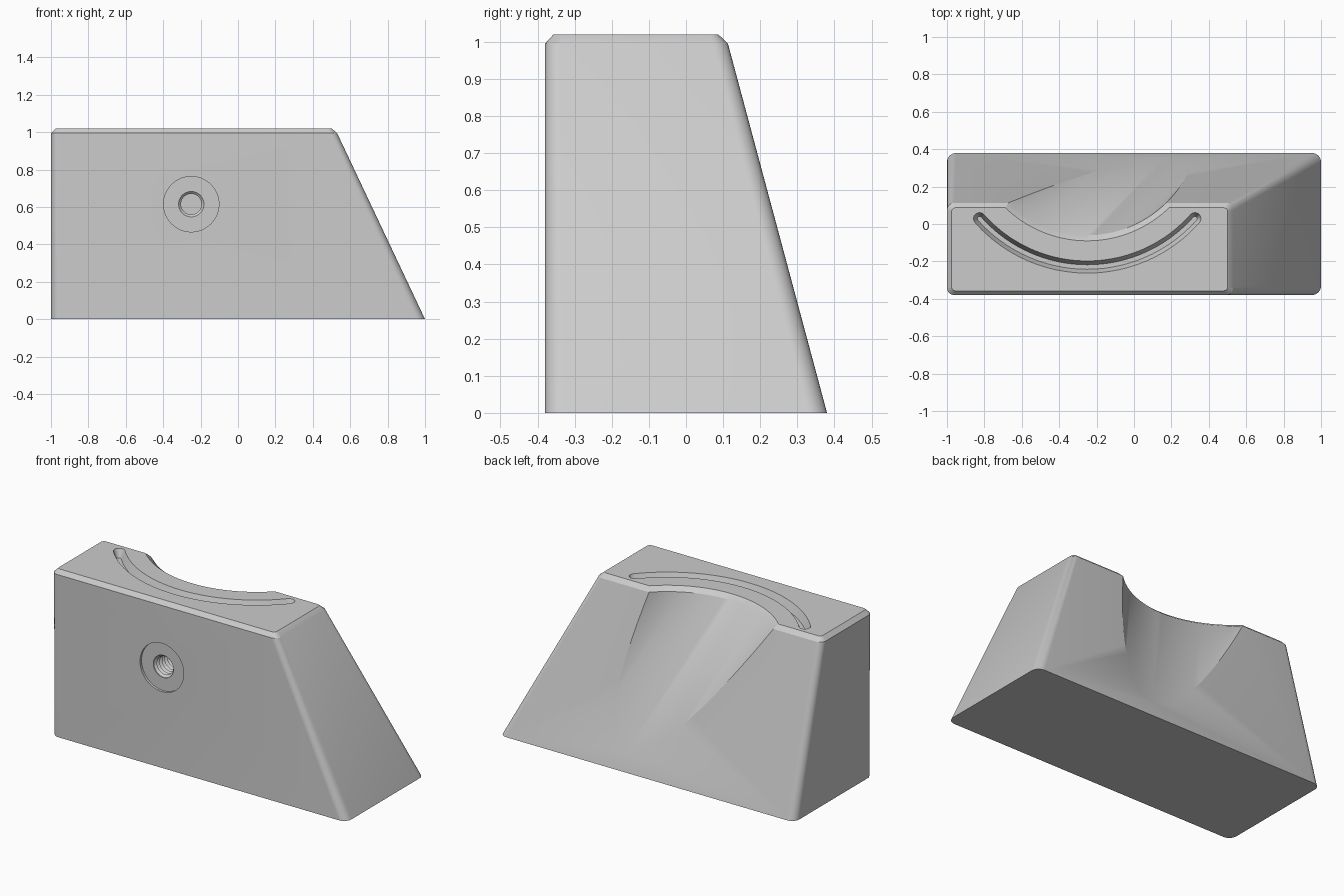
import bpy, bmesh, math

if "Cube" in bpy.data.objects:
    bpy.data.objects.remove(bpy.data.objects["Cube"])

grey = bpy.data.materials.new("light_grey")
grey.diffuse_color = (0.6, 0.6, 0.6, 1)
grey.use_nodes = True
grey.node_tree.nodes["Principled BSDF"].inputs["Base Color"].default_value = grey.diffuse_color


def loft(name, rings):
    """Skin a stack of equal-length point rings and cap both ends."""
    bm = bmesh.new()
    loops = [[bm.verts.new(p) for p in ring] for ring in rings]
    n = len(loops[0])
    for a, b in zip(loops, loops[1:]):
        for i in range(n):
            j = (i + 1) % n
            bm.faces.new((a[i], a[j], b[j], b[i]))
    bm.faces.new(loops[0])
    bm.faces.new(loops[-1])
    bmesh.ops.recalc_face_normals(bm, faces=bm.faces[:])
    me = bpy.data.meshes.new(name)
    bm.to_mesh(me)
    bm.free()
    me.materials.append(grey)
    ob = bpy.data.objects.new(name, me)
    bpy.context.collection.objects.link(ob)
    return ob


def rounded_rect(x0, x1, y0, y1, r, z, seg=8):
    corners = ((x1 - r, y1 - r), (x0 + r, y1 - r), (x0 + r, y0 + r), (x1 - r, y0 + r))
    pts = []
    for k, (cx, cy) in enumerate(corners):
        for i in range(seg + 1):
            a = math.pi / 2 * (k + i / seg)
            pts.append((cx + r * math.cos(a), cy + r * math.sin(a), z))
    return pts


def circle(cx, cy, r, z, n=128):
    return [(cx + r * math.cos(2 * math.pi * i / n),
             cy + r * math.sin(2 * math.pi * i / n), z) for i in range(n)]


CX, CY = -0.25, 0.54            # shared centre of scoop and slot


def arc_slot(w, z, radius=0.77, half=math.radians(48.4), seg=48, cap=8):
    """Curved slot outline with half-width w and round ends."""
    mid = -math.pi / 2
    pts = []
    for i in range(seg + 1):
        a = mid - half + 2 * half * i / seg
        pts.append((CX + (radius + w) * math.cos(a), CY + (radius + w) * math.sin(a), z))

    def end(a, start):
        ex, ey = CX + radius * math.cos(a), CY + radius * math.sin(a)
        for i in range(1, cap):
            t = start + math.pi * i / cap
            pts.append((ex + w * math.cos(t), ey + w * math.sin(t), z))

    end(mid + half, mid + half)
    for i in range(seg + 1):
        a = mid + half - 2 * half * i / seg
        pts.append((CX + (radius - w) * math.cos(a), CY + (radius - w) * math.sin(a), z))
    end(mid - half, mid - half + math.pi)
    return pts


# Wedge body with rounded edges and chamfered top
body = loft("wedge_body", [
    rounded_rect(-1, 1, -0.38, 0.38, 0.05, 0),
    rounded_rect(-1, 0.53, -0.38, 0.113, 0.04, 0.995),
    rounded_rect(-0.975, 0.5, -0.357, 0.087, 0.02, 1.02)])

# Slanted round scoop in the back, flared at the rim
K = 0.46
scoop = loft("scoop_cutter", [
    circle(CX + K * 1.05, CY + K * 1.05, 0.6, -0.05),
    circle(CX, CY, 0.6, 0.995),
    circle(CX, CY, 0.63, 1.02),
    circle(CX, CY, 0.63, 1.1)])

# Curved groove in the top, with sloped walls
groove = loft("groove_cutter", [
    arc_slot(0.012, 0.97), arc_slot(0.0325, 1.02), arc_slot(0.0325, 1.06)])

# Shallow round recess and ridged hole in the front
profile = [(-0.45, 0.148), (-0.365, 0.148), (-0.365, 0.068)]
for k in range(10):
    y = -0.36 + 0.025 * k
    profile += [(y, 0.068), (y + 0.0125, 0.055)]
profile.append((-0.105, 0.068))
hole = loft("threaded_hole_cutter", [
    [(-0.25 + x, y, 0.615 + z) for x, z, _ in circle(0, 0, r, 0, 64)]
    for y, r in profile])

for cutter in (scoop, groove, hole):
    mod = body.modifiers.new(cutter.name, 'BOOLEAN')
    mod.operation = 'DIFFERENCE'
    mod.solver = 'EXACT'
    mod.object = cutter
    bpy.context.view_layer.objects.active = body
    bpy.ops.object.modifier_apply(modifier=mod.name)
    bpy.data.objects.remove(cutter)

# Smooth curved surfaces, keep the crisp edges
bpy.ops.object.select_all(action='DESELECT')
body.select_set(True)
bpy.context.view_layer.objects.active = body
bpy.ops.object.shade_smooth_by_angle(angle=math.radians(25))
